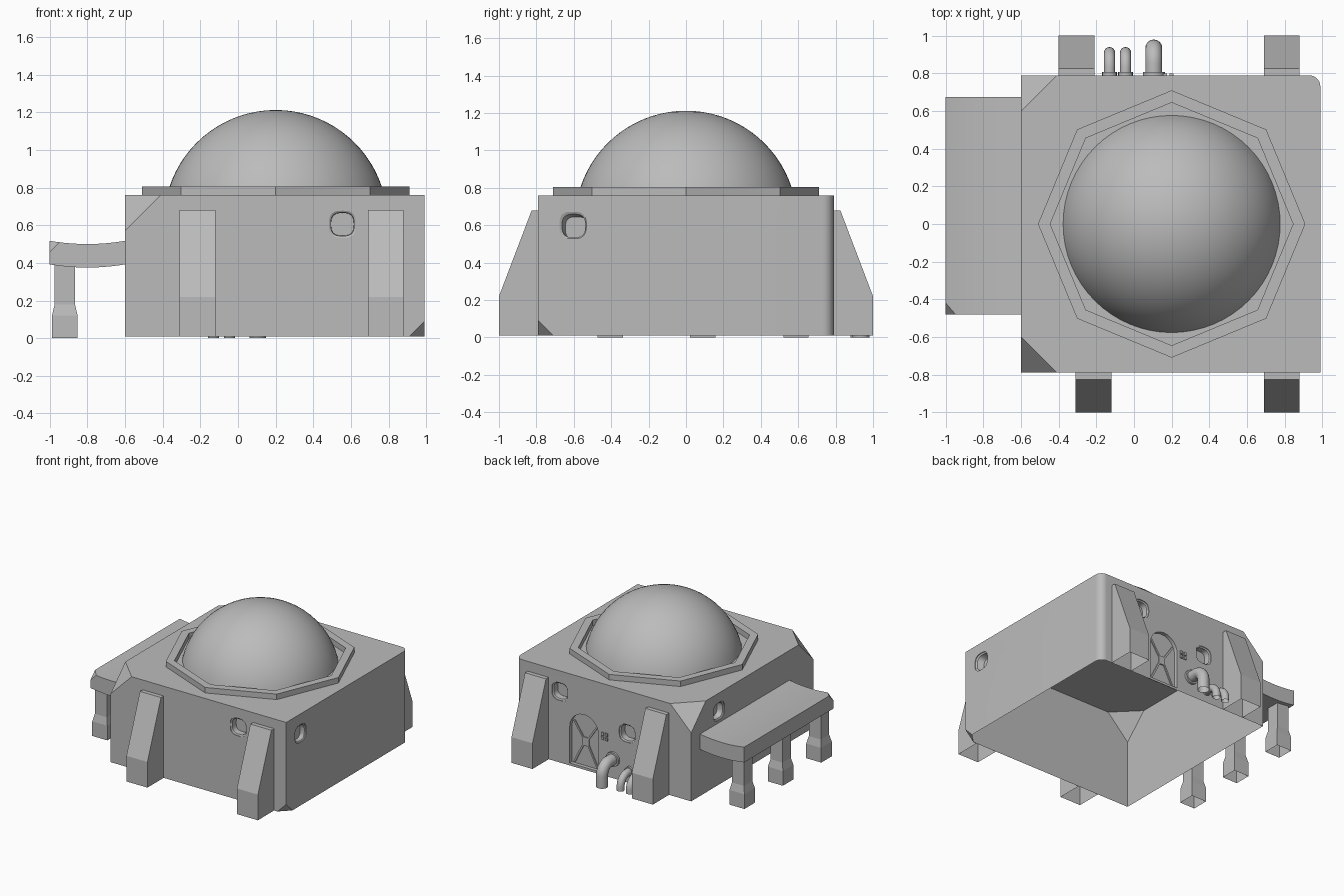
import bpy, bmesh
from math import sin, cos, pi
from mathutils import Vector

if "Cube" in bpy.data.objects:
    bpy.data.objects.remove(bpy.data.objects["Cube"])

plaster = bpy.data.materials.new("grey_plaster")
plaster.use_nodes = True
GREY = (0.5, 0.5, 0.5, 1)
plaster.diffuse_color = GREY
plaster.node_tree.nodes["Principled BSDF"].inputs["Base Color"].default_value = GREY

WEST, EAST, SIDE, ROOF, BASE = -0.6, 0.99, 0.79, 0.76, 0.01
MID = 0.2


def finish(name, bm, smooth=False):
    bmesh.ops.recalc_face_normals(bm, faces=bm.faces)
    mesh = bpy.data.meshes.new(name)
    bm.to_mesh(mesh)
    bm.free()
    mesh.materials.append(plaster)
    ob = bpy.data.objects.new(name, mesh)
    bpy.context.collection.objects.link(ob)
    if smooth:
        shade(ob)
    return ob


def shade(ob):
    bpy.ops.object.select_all(action='DESELECT')
    ob.select_set(True)
    bpy.context.view_layer.objects.active = ob
    bpy.ops.object.shade_smooth_by_angle()


def loft(name, rings, caps=(True, True), smooth=False):
    """Skin a series of matching closed rings."""
    bm = bmesh.new()
    loops = [[bm.verts.new(p) for p in ring] for ring in rings]
    n = len(loops[0])
    for a, b in zip(loops, loops[1:]):
        for i in range(n):
            j = (i + 1) % n
            bm.faces.new((a[i], a[j], b[j], b[i]))
    for loop, wanted in zip((loops[0], loops[-1]), caps):
        if wanted:
            bm.faces.new(loop)
    return finish(name, bm, smooth)


def drop_bottom(ob, z):
    """Leave the part open underneath."""
    bm = bmesh.new()
    bm.from_mesh(ob.data)
    low = [f for f in bm.faces if all(v.co.z < z for v in f.verts)]
    bmesh.ops.delete(bm, geom=low, context='FACES')
    bm.to_mesh(ob.data)
    bm.free()


def circle(r, z, n, x=MID, y=0):
    return [(x + r * cos(2 * pi * i / n), y + r * sin(2 * pi * i / n), z) for i in range(n)]


# House block: two cut upper corners, one cut lower corner, one rounded corner
CUT, NICK, ROUND = 0.19, 0.08, 0.06
pts = [(WEST, -SIDE, BASE), (WEST, SIDE, BASE), (EAST, -SIDE, ROOF)]
for s in (-1, 1):
    pts += [(WEST + CUT, s * SIDE, ROOF), (WEST, s * (SIDE - CUT), ROOF),
            (WEST, s * SIDE, ROOF - CUT)]
pts += [(EAST - NICK, -SIDE, BASE), (EAST, -SIDE + NICK, BASE), (EAST, -SIDE, BASE + NICK)]
for i in range(9):
    a = i * pi / 16
    for z in (BASE, ROOF):
        pts.append((EAST - ROUND + ROUND * cos(a), SIDE - ROUND + ROUND * sin(a), z))
bm = bmesh.new()
for p in pts:
    bm.verts.new(p)
bmesh.ops.convex_hull(bm, input=bm.verts)
bmesh.ops.dissolve_limit(bm, angle_limit=0.02, verts=bm.verts, edges=bm.edges)
house = finish("house_walls", bm)

# Recess cutters: soft square windows and an arched doorway
cutters = []


def window(centre, out, shift=(0, 0), depth=0.06):
    centre, out = Vector(centre), Vector(out)
    across, up = Vector((-out.y, out.x, 0)), Vector((0, 0, 1))
    rings = []
    for d, size, k in ((0.05, 0.072, 0), (-0.006, 0.072, 0), (-0.012, 0.062, 0.2), (-depth, 0.06, 1)):
        ring = []
        for i in range(24):
            c, s = cos(i * pi / 12), sin(i * pi / 12)
            r = size / (abs(c) ** 3 + abs(s) ** 3) ** (1 / 3)
            ring.append(centre + out * d + across * (r * c + k * shift[0]) + up * (r * s + k * shift[1]))
        rings.append(ring)
    cutters.append(loft("window_cutter", rings))


window((0.555, -SIDE, 0.605), (0, -1, 0))
window((EAST, -0.605, 0.6), (1, 0, 0), (0.02, -0.015))
window((0.59, SIDE, 0.59), (0, 1, 0))
window((-0.02, SIDE, 0.41), (0, 1, 0))
window((WEST, 0.43, 0.61), (-1, 0, 0))

DOOR_X, DOOR_R, SPRING = 0.37, 0.13, 0.33
arch = [(DOOR_X + DOOR_R, 0.03), (DOOR_X + DOOR_R, SPRING)]
arch += [(DOOR_X + DOOR_R * cos(i * pi / 12), SPRING + DOOR_R * sin(i * pi / 12)) for i in range(1, 12)]
arch += [(DOOR_X - DOOR_R, SPRING), (DOOR_X - DOOR_R, 0.03)]
DOOR_Y = SIDE - 0.03
cutters.append(loft("door_cutter", [[(x, y, z) for x, z in arch] for y in (SIDE + 0.05, DOOR_Y)]))

for c in cutters:
    m = house.modifiers.new("recess", 'BOOLEAN')
    m.operation, m.solver, m.object = 'DIFFERENCE', 'EXACT', c
deps = bpy.context.evaluated_depsgraph_get()
carved = bpy.data.meshes.new_from_object(house.evaluated_get(deps))
house.modifiers.clear()
house.data = carved
for c in cutters:
    bpy.data.objects.remove(c)
drop_bottom(house, BASE + 0.005)
shade(house)


# Door leaf ribs, hub and the small wall controls beside it
def bar(name, a, b, width, y, thick):
    a, b = Vector((a[0], 0, a[1])), Vector((b[0], 0, b[1]))
    side = (b - a).normalized().cross(Vector((0, 1, 0))) * width / 2
    quad = (a - side, b - side, b + side, a + side)
    return loft(name, [[p + Vector((0, h, 0)) for p in quad] for h in (y, y + thick)])


HUB = 0.23
for sx in (-1, 1):
    for z0, z1 in ((HUB - 0.03, 0.04), (HUB + 0.03, 0.38)):
        bar("door_rib", (DOOR_X + sx * 0.025, z0), (DOOR_X + sx * 0.105, z1), 0.014, DOOR_Y, 0.009)
bar("door_hub", (DOOR_X, HUB - 0.035), (DOOR_X, HUB + 0.035), 0.06, DOOR_Y, 0.009)
for x in (0.165, 0.2):
    for z in (0.315, 0.35):
        bar("wall_control", (x, z - 0.013), (x, z + 0.013), 0.022, SIDE, 0.009)

# Sloping buttresses, front and back
for s, x0 in ((-1, -0.31), (-1, 0.69), (1, -0.4), (1, 0.69)):
    side_view = [(SIDE, BASE), (1.0, BASE), (1.0, 0.22), (0.825, 0.68), (SIDE, 0.68)]
    b = loft("buttress", [[(x, s * y, z) for y, z in side_view] for x in (x0, x0 + 0.19)])
    drop_bottom(b, BASE + 0.005)

# Eight-sided kerb around the dome
loft("roof_kerb", [circle(0.71, ROOF, 8), circle(0.71, 0.805, 8),
                   circle(0.645, 0.805, 8), circle(0.645, ROOF, 8)], (False, False))

# Dome
R = 0.594
bm = bmesh.new()
bmesh.ops.create_uvsphere(bm, u_segments=64, v_segments=40, radius=R)
bmesh.ops.translate(bm, verts=bm.verts, vec=(MID, 0, 1.212 - R))
bmesh.ops.bisect_plane(bm, geom=bm.verts[:] + bm.edges[:] + bm.faces[:],
                       plane_co=(0, 0, ROOF), plane_no=(0, 0, -1), clear_outer=True)
finish("dome", bm, True)

# Side canopy with a gentle sag and one cut corner
xs = [-1 + 0.04 * i for i in range(11)]
sag = lambda x: 0.017 * (1 - ((x + 0.8) / 0.2) ** 2)
outline = [(x, 0.517 - sag(x)) for x in xs] + [(x, 0.392 - sag(x)) for x in reversed(xs)]
canopy = loft("canopy", [[(x, y, z) for x, z in outline] for y in (-0.48, 0.675)])
bm = bmesh.new()
bm.from_mesh(canopy.data)
bmesh.ops.bisect_plane(bm, geom=bm.verts[:] + bm.edges[:] + bm.faces[:],
                       plane_co=(-0.94, -0.48, 0.517), plane_no=(-1, -1, 1), clear_outer=True)
bmesh.ops.holes_fill(bm, edges=[e for e in bm.edges if e.is_boundary])
bm.to_mesh(canopy.data)
bm.free()
shade(canopy)

# Canopy posts with wider feet
for y in (-0.406, 0.09, 0.588):
    rings = [[(-0.92 + a * h, y + b * h, z) for a, b in ((-1, -1), (1, -1), (1, 1), (-1, 1))]
             for h, z in ((0.068, 0), (0.068, 0.12), (0.054, 0.18), (0.054, 0.39))]
    loft("canopy_post", rings, (False, True))

# Bent pipes running from the back wall into the ground
for x, r, reach, top in ((-0.13, 0.03, 0.91, 0.11), (-0.045, 0.03, 0.91, 0.11), (0.105, 0.045, 0.935, 0.17)):
    bend = 0.08
    path = [(SIDE - 0.01, top)]
    path += [(reach - bend + bend * sin(i * pi / 16), top - bend + bend * cos(i * pi / 16)) for i in range(9)]
    path.append((reach, 0))
    rings = []
    for i, (y, z) in enumerate(path):
        a = min(max(i - 1, 0), 8) * pi / 16
        rings.append([(x + r * cos(t), y + r * sin(t) * sin(a), z + r * sin(t) * cos(a))
                      for t in [k * pi / 8 for k in range(16)]])
    loft("pipe", rings, (False, False), True)
    collar = [[(x + r * 1.3 * cos(k * pi / 8), y, top + r * 1.3 * sin(k * pi / 8)) for k in range(16)]
              for y in (SIDE - 0.01, SIDE + 0.018)]
    loft("pipe_collar", collar, smooth=True)
